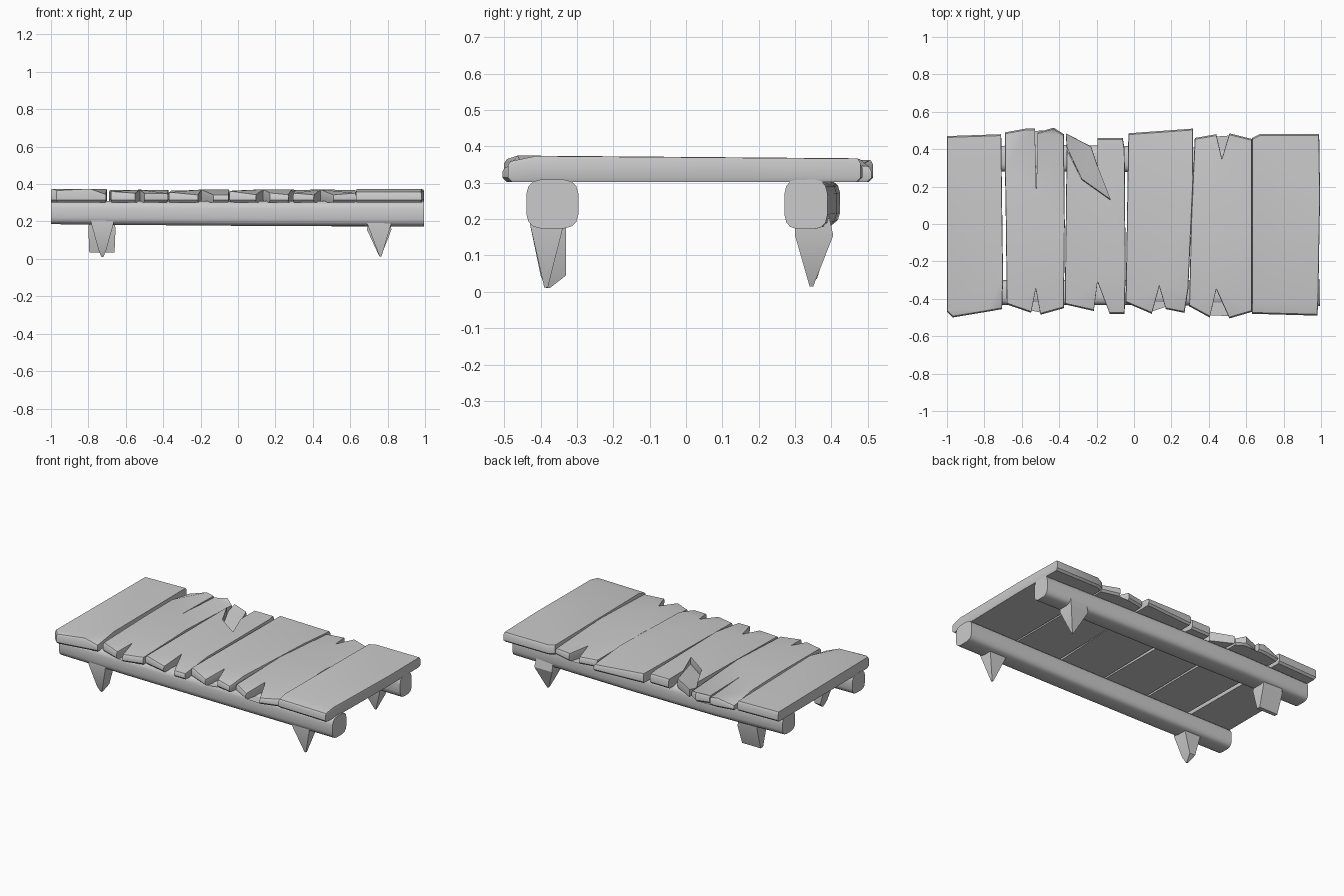
import bpy, bmesh, math

if "Cube" in bpy.data.objects:
    bpy.data.objects.remove(bpy.data.objects["Cube"])

wood = bpy.data.materials.new("weathered grey")
wood.diffuse_color = (0.6, 0.6, 0.6, 1)
wood.use_nodes = True
wood.node_tree.nodes["Principled BSDF"].inputs["Base Color"].default_value = wood.diffuse_color


def finish(bm, name, angle):
    bmesh.ops.recalc_face_normals(bm, faces=bm.faces[:])
    me = bpy.data.meshes.new(name)
    bm.to_mesh(me)
    bm.free()
    me.materials.append(wood)
    ob = bpy.data.objects.new(name, me)
    bpy.context.collection.objects.link(ob)
    bpy.ops.object.select_all(action='DESELECT')
    ob.select_set(True)
    bpy.context.view_layer.objects.active = ob
    bpy.ops.object.shade_smooth_by_angle(angle=math.radians(angle))
    return ob


def loft(name, rings, angle=35):
    """Skin a stack of equal-length point rings and cap both ends."""
    bm = bmesh.new()
    vs = [[bm.verts.new(p) for p in r] for r in rings]
    n = len(vs[0])
    for a, b in zip(vs, vs[1:]):
        for i in range(n):
            j = (i + 1) % n
            bm.faces.new((a[i], a[j], b[j], b[i]))
    caps = [bm.faces.new(vs[0][::-1]), bm.faces.new(vs[-1])]
    bmesh.ops.triangulate(bm, faces=caps)
    return finish(bm, name, angle)


def plank(name, pts, top=0.37, low=0.302):
    """Broken board: outline points are (x, y) or (x, y, drop of top edge)."""
    pts = [(p + (0,))[:3] for p in pts]
    xs, ys = [p[0] for p in pts], [p[1] for p in pts]
    cx, cy = (min(xs) + max(xs)) / 2, (min(ys) + max(ys)) / 2

    def ring(s, zf):
        return [(cx + (x - cx) * s, cy + (y - cy) * s, zf(y, d)) for x, y, d in pts]
    return loft(name, [
        ring(0.975, lambda y, d: low),
        ring(1, lambda y, d: low + 0.012),
        ring(1, lambda y, d: top - 0.012 - 0.01 * y - d),
        ring(0.985, lambda y, d: top - 0.008 * y - d)])


# deck boards, left to right
plank("deck_board_1", [(-1, .47), (-.71, .48), (-.70, -.29), (-.705, -.455, .03),
                       (-.79, -.47), (-.97, -.50, .01), (-1, -.47)], 0.371)
plank("deck_board_2", [(-.69, .30), (-.69, .49, .03), (-.58, .51), (-.53, .51, .01),
                       (-.522, .17), (-.515, .49, .01), (-.43, .515), (-.375, .48, .02),
                       (-.37, 0), (-.375, -.45, .02), (-.50, -.485, .02), (-.525, -.35),
                       (-.55, -.475, .02), (-.68, -.43, .01), (-.685, 0)], 0.367)
plank("deck_board_3", [(-.36, .40), (-.28, .24), (-.125, .13), (-.195, .31), (-.195, .46),
                       (-.06, .46), (-.05, .40), (-.045, -.25), (-.05, -.48, .03),
                       (-.13, -.48, .03), (-.195, -.31), (-.215, -.465, .03),
                       (-.37, -.43, .015)], 0.368)
plank("deck_board_3_splinter", [(-.365, .485, .01), (-.23, .415), (-.195, .31, .01),
                                (-.125, .13, .04), (-.28, .24, .04), (-.36, .41, .03)], 0.366)
plank("deck_board_4", [(-.03, .485), (.315, .51, .02), (.317, .24), (.29, -.35),
                       (.27, -.475, .03), (.17, -.455, .02), (.135, -.335),
                       (.095, -.48, .03), (-.045, -.42, .01)], 0.369)
plank("deck_board_5", [(.325, .46, .015), (.44, .48, .015), (.47, .35), (.51, .485, .01),
                       (.63, .455, .02), (.63, 0), (.63, -.47, .02), (.51, -.505, .03),
                       (.44, -.35), (.405, -.50, .03), (.295, -.44, .02), (.305, 0)], 0.368)
plank("deck_board_6", [(.632, .46), (.67, .48), (.99, .48), (.995, .15), (.985, -.42),
                       (.98, -.49, .015), (.63, -.48, .015), (.632, -.42)], 0.370)


# rounded support beams; each station is (x, y min, y max, z min, z max)
def beam(name, stations):
    rings = []
    for x, y0, y1, z0, z1 in stations:
        ring = []
        for i in range(16):
            a = 2 * math.pi * (i + 0.5) / 16
            c, s = math.cos(a), math.sin(a)
            y = (y0 + y1) / 2 + (y1 - y0) / 2 * math.copysign(abs(c) ** 0.55, c)
            z = (z0 + z1) / 2 + (z1 - z0) / 2 * math.copysign(abs(s) ** 0.55, s)
            ring.append((x, y, z))
        rings.append(ring)
    loft(name, rings, 50)


beam("front_beam", [(-1, -.43, -.30, .185, .31), (-.5, -.435, -.30, .18, .31),
                    (.15, -.435, -.30, .175, .31), (.995, -.44, -.295, .173, .31)])
beam("back_beam", [(-.99, .28, .41, .185, .31), (-.5, .28, .425, .18, .31),
                   (.15, .275, .415, .175, .31), (.99, .27, .39, .172, .31)])


# pointed pegs under the beams; boxes are (x0, x1, y0, y1, z)
def peg(name, *boxes):
    loft(name, [[(x0, y0, z), (x1, y0, z), (x1, y1, z), (x0, y1, z)]
                for x0, x1, y0, y1, z in boxes], 30)


peg("front_left_peg", (-.73, -.72, -.385, -.375, .01), (-.745, -.705, -.40, -.33, .045),
    (-.785, -.665, -.43, -.33, .19), (-.785, -.665, -.42, -.33, .25))
peg("front_right_peg", (.757, .767, -.39, -.38, .012), (.69, .82, -.43, -.335, .19),
    (.70, .81, -.42, -.34, .25))
peg("back_left_peg", (-.795, -.66, .335, .36, .035), (-.80, -.655, .305, .40, .16),
    (-.79, -.665, .305, .40, .25))
peg("back_right_peg", (.755, .765, .34, .35, .015), (.69, .82, .30, .405, .155),
    (.70, .81, .30, .385, .25))
